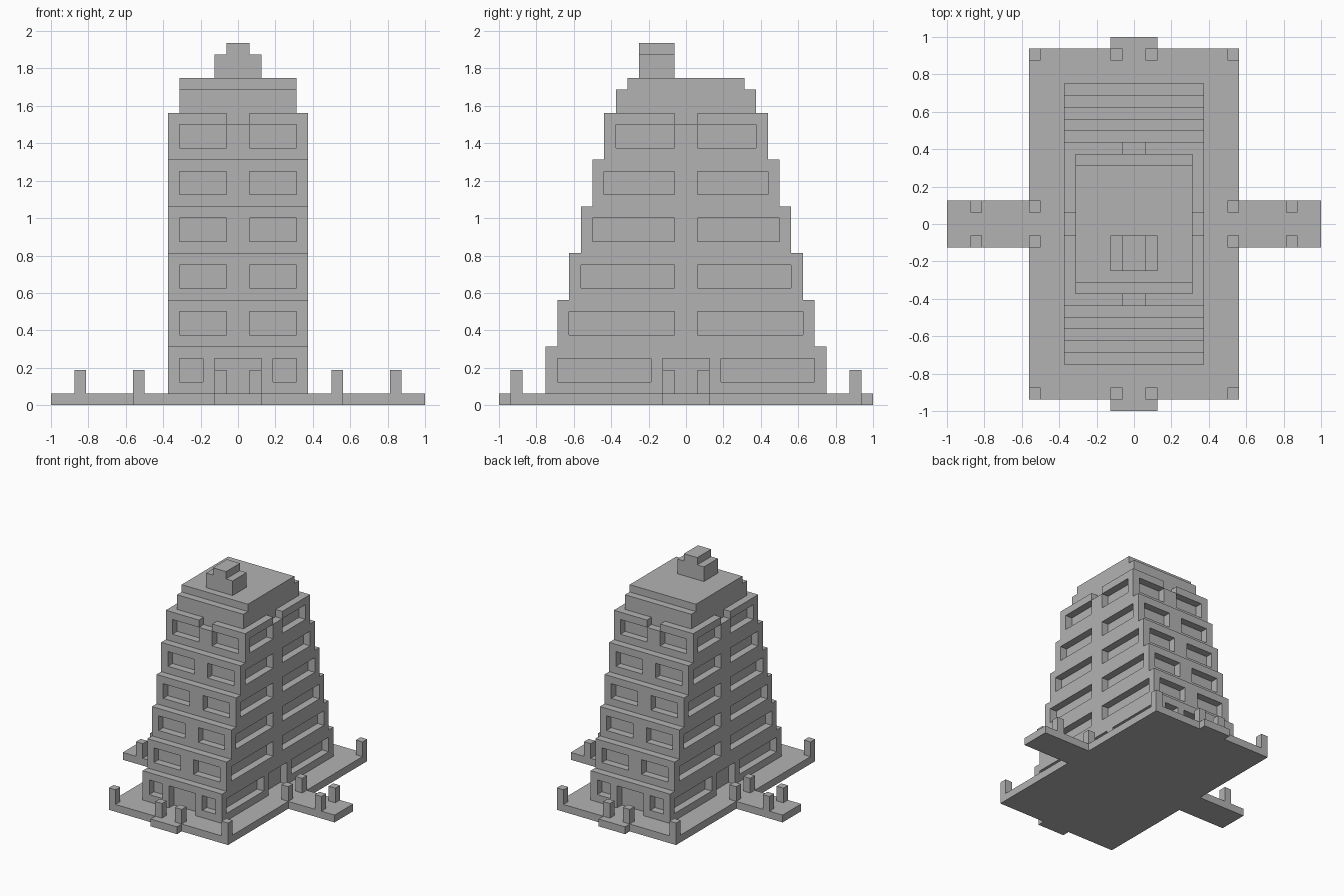
import bpy
import bmesh
from mathutils import Vector

U = 1 / 16  # building module

if "Cube" in bpy.data.objects:
    bpy.data.objects.remove(bpy.data.objects["Cube"], do_unlink=True)

stone = bpy.data.materials.new("grey stone")
stone.use_nodes = True
GREY = (0.45, 0.45, 0.45, 1)
stone.diffuse_color = GREY
stone.node_tree.nodes["Principled BSDF"].inputs["Base Color"].default_value = GREY


def add_box(bm, x0, x1, y0, y1, z0, z1):
    low, high = Vector((x0, y0, z0)) * U, Vector((x1, y1, z1)) * U
    for v in bmesh.ops.create_cube(bm, size=1)["verts"]:
        v.co = (low + high) / 2 + v.co * (high - low)


def finish(bm, name):
    bmesh.ops.recalc_face_normals(bm, faces=bm.faces)
    mesh = bpy.data.meshes.new(name)
    bm.to_mesh(mesh)
    bm.free()
    mesh.materials.append(stone)
    obj = bpy.data.objects.new(name, mesh)
    bpy.context.collection.objects.link(obj)
    return obj


def boxes(name, *extents):
    bm = bmesh.new()
    for e in extents:
        add_box(bm, *e)
    return finish(bm, name)


def carve(obj, cutter):
    cutter.hide_render = True
    mod = obj.modifiers.new("openings", "BOOLEAN")
    mod.operation = "DIFFERENCE"
    mod.solver = "EXACT"
    mod.use_self = True
    mod.object = cutter
    bpy.context.view_layer.objects.active = obj
    bpy.ops.object.modifier_apply(modifier=mod.name)
    bpy.data.objects.remove(cutter, do_unlink=True)


def openings_on_all_sides(a, b, half_x, half_y, z0, z1, side_b):
    """One-module-deep recesses spanning a..b on the ends, a..side_b on the sides."""
    out = []
    for s in (-1, 1):
        ends = sorted((s * (half_y - 1), s * (half_y + 1)))
        sides = sorted((s * (half_x - 1), s * (half_x + 1)))
        for m in ((-1, 1) if a > 0 else (1,)):
            out.append((*sorted((m * a, m * b)), *ends, z0, z1))
            out.append((*sides, *sorted((m * a, m * side_b)), z0, z1))
    return out


# Plaza slab: cross-shaped outline, extruded
quarter = [(16, 2), (9, 2), (9, 15), (2, 15), (2, 16)]
outline = quarter + [(-x, y) for x, y in reversed(quarter)]
outline += [(-x, -y) for x, y in outline]
bm = bmesh.new()
face = bm.faces.new([bm.verts.new((x * U, y * U, 0)) for x, y in outline])
top = bmesh.ops.extrude_face_region(bm, geom=[face])["geom"]
bmesh.ops.translate(bm, vec=(0, 0, U),
                    verts=[v for v in top if isinstance(v, bmesh.types.BMVert)])
finish(bm, "plaza_slab")

# Posts along the plaza and walkways, mirrored into all four quarters
for label, x, y in (("walkway_outer", 13, 1), ("walkway_inner", 8, 1),
                    ("plaza_corner", 8, 14), ("entrance", 1, 14)):
    for sx, side in ((1, "left"), (-1, "right")):
        for sy, end in ((-1, "front"), (1, "back")):
            boxes(f"{label}_post_{end}_{side}",
                  (*sorted((sx * x, sx * (x + 1))),
                   *sorted((sy * y, sy * (y + 1))), 1, 3))

# Six stepped storeys with recessed windows
WIDTH = 6
for i in range(6):
    z, depth = 1 + 4 * i, 12 - i
    storey = boxes(f"storey_{i + 1}", (-WIDTH, WIDTH, -depth, depth, z, z + 4))
    inner = 3 if i == 0 else 1
    cuts = openings_on_all_sides(inner, 5, WIDTH, depth, z + 1, z + 3, depth - 1)
    if i == 0:  # doorways
        cuts += openings_on_all_sides(-2, 2, WIDTH, depth, z - 1, z + 3, 2)
    if i == 5:  # parapet notches
        cuts += openings_on_all_sides(-1, 1, WIDTH, depth, z + 3, z + 5, 1)
    carve(storey, boxes("opening_cutter", *cuts))

# Roof steps and rooftop hut
boxes("upper_roof_block", (-5, 5, -6, 6, 25, 27))
boxes("roof_cap", (-5, 5, -5, 5, 27, 28))
boxes("rooftop_hut", (-2, 2, -4, -1, 28, 30))
boxes("rooftop_hut_ridge", (-1, 1, -4, -1, 30, 31))
